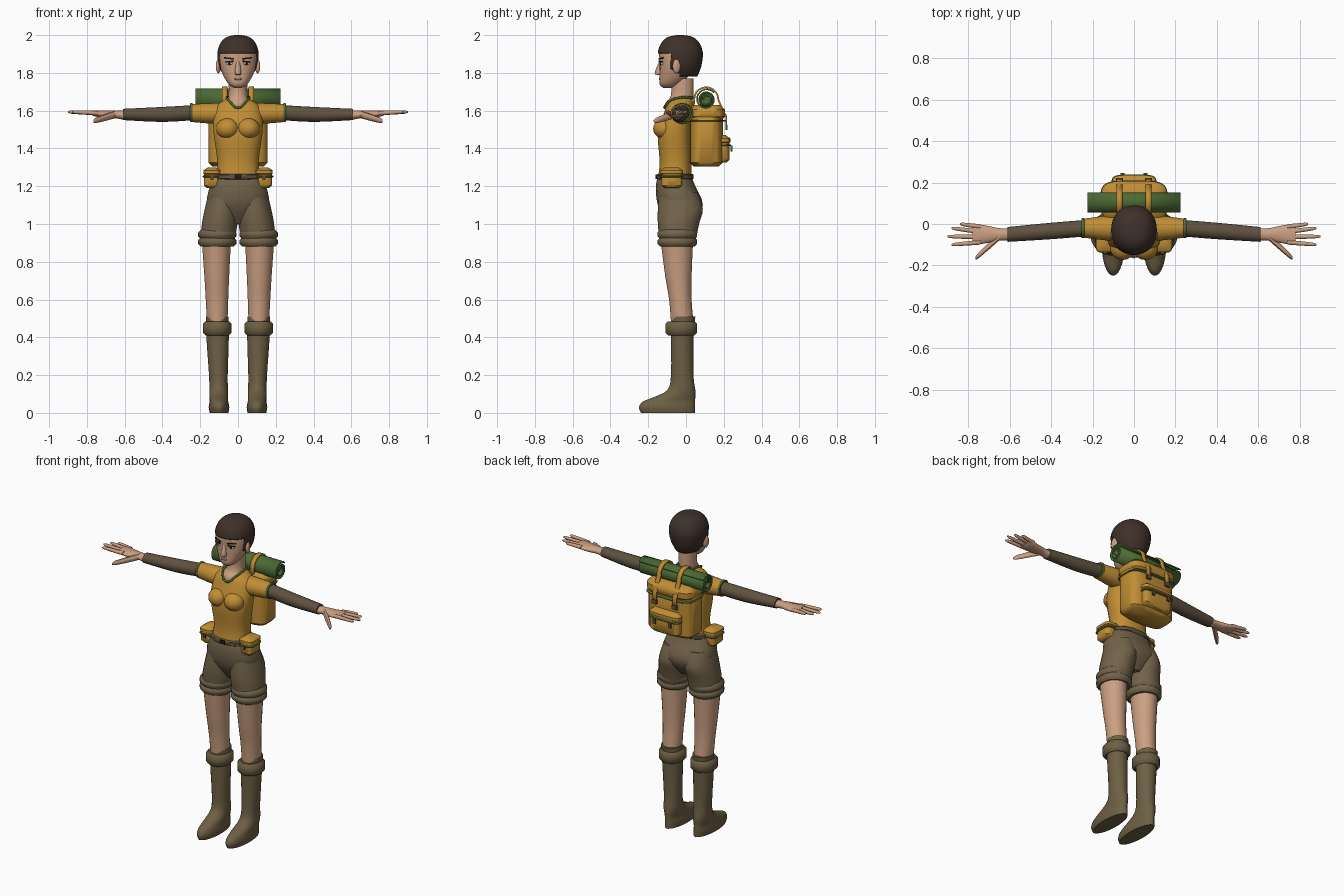
import bpy, bmesh, math
from mathutils import Matrix, Vector

cube = bpy.data.objects.get("Cube")
if cube:
    bpy.data.objects.remove(cube, do_unlink=True)


def material(name, *rgb):
    mat = bpy.data.materials.new(name)
    mat.use_nodes = True
    mat.diffuse_color = (*rgb, 1)
    shader = next(n for n in mat.node_tree.nodes if n.type == "BSDF_PRINCIPLED")
    shader.inputs["Base Color"].default_value = (*rgb, 1)
    shader.inputs["Roughness"].default_value = .8
    return mat


YELLOW = material("mustard cloth", .53, .27, .035)
SKIN = material("skin", .6, .35, .22)
KHAKI = material("khaki cloth", .17, .125, .07)
BROWN = material("brown sleeve and leather", .115, .083, .052)
BOOT = material("boot leather", .155, .115, .058)
HAIR = material("dark brown hair", .05, .03, .023)
GREEN = material("green cloth", .075, .15, .035)
DARK = material("dark lines", .015, .01, .008)
WHITE = material("eye white", .6, .55, .5)
LIP = material("lip", .42, .2, .14)
SIDES = {"left": 1, "right": -1}


def add_object(name, bm, mat, angle=45):
    bmesh.ops.recalc_face_normals(bm, faces=bm.faces)
    mesh = bpy.data.meshes.new(name)
    bm.to_mesh(mesh)
    bm.free()
    mesh.materials.append(mat)
    mesh.shade_smooth()
    mesh.set_sharp_from_angle(angle=math.radians(angle))
    obj = bpy.data.objects.new(name, mesh)
    bpy.context.collection.objects.link(obj)
    return obj


def smooth_rings(rings, steps):
    """Insert extra rings along a smooth curve through the given ones."""
    result = []
    for i, (here, after) in enumerate(zip(rings, rings[1:])):
        before = rings[max(i - 1, 0)]
        beyond = rings[min(i + 2, len(rings) - 1)]
        for k in range(steps):
            t = k / steps
            result.append([q + t * ((r - p) / 2 + t * (p - q * 5 / 2 + 2 * r - s / 2
                           + t * (3 * (q - r) + s - p) / 2))
                           for p, q, r, s in zip(before, here, after, beyond)])
    return result + [rings[-1]]


def loft(name, mat, rings, axis="z", centre=0, lean=0, side=1, steps=3, sides=24, power=1, cut=None):
    """Rings along an axis are (position, half width, low, high); the centre may lean along it."""
    bm = bmesh.new()
    loops = []
    for pos, width, low, high in smooth_rings(rings, steps):
        middle = centre + lean * (pos - rings[0][0])
        loop = []
        for i in range(sides):
            angle = math.tau * (i + .5) / sides
            c, s = math.cos(angle), math.sin(angle)
            u = middle + width * math.copysign(abs(c) ** power, c)
            v = (low + high) / 2 + (high - low) / 2 * math.copysign(abs(s) ** power, s)
            x, y, z = (u, v, pos) if axis == "z" else (pos, u, v)
            loop.append(bm.verts.new((x * side, y, z)))
        loops.append(loop)
    for lower, upper in zip(loops, loops[1:]):
        for i in range(sides):
            j = (i + 1) % sides
            bm.faces.new((lower[i], lower[j], upper[j], upper[i]))
    bm.faces.new(loops[0])
    bm.faces.new(loops[-1])
    if cut:
        doomed = [f for f in bm.faces if cut(f.calc_center_median())]
        bmesh.ops.delete(bm, geom=doomed, context="FACES")
    return add_object(name, bm, mat)


def slab(name, mat, bottom, top, width, front, back, soft=.015, **options):
    """Straight loft with softened ends."""
    edge = min(soft, (top - bottom) / 3)
    full = (width, front, back)
    ends = (width - soft, front + soft, back - soft)
    rings = [(bottom, *ends), (bottom + edge, *full), (top - edge, *full), (top, *ends)]
    return loft(name, mat, rings, steps=1, **options)


def flap(name, bottom, top, width, front, back, **options):
    """Cloth lid with a green lower hem."""
    slab(name, YELLOW, bottom, top, width, front, back, soft=.025, power=.5, **options)
    hem = .003
    slab(name + "_trim", GREEN, bottom - hem, bottom + 2 * hem, width + hem, front - hem, back + hem,
         soft=hem, power=.5, **options)


def digit(name, start, end, radius, side):
    """Tapered finger between two points."""
    start, end = Vector(start), Vector(end)
    rings = []
    for t, size in ((0, 1), (.5, .9), (.9, .7), (1, .3)):
        p = start.lerp(end, t)
        rings.append((p.x, radius * size, p.z - radius * size, p.z + radius * size))
    slope = (end.y - start.y) / (end.x - start.x)
    loft(name, SKIN, rings, axis="x", centre=start.y, lean=slope, side=side, sides=10, steps=2)


def ball(name, mat, centre, radii, turn=0):
    bm = bmesh.new()
    place = Matrix.LocRotScale(Vector(centre), Matrix.Rotation(turn, 3, "Z"), Vector(radii))
    bmesh.ops.create_uvsphere(bm, u_segments=16, v_segments=10, radius=1, matrix=place)
    add_object(name, bm, mat)


def box(name, mat, centre, size, turn=0, tilt=0):
    bm = bmesh.new()
    rotation = Matrix.Rotation(turn, 3, "Z") @ Matrix.Rotation(tilt, 3, "Y")
    bmesh.ops.create_cube(bm, size=1, matrix=Matrix.LocRotScale(Vector(centre), rotation, Vector(size)))
    add_object(name, bm, mat)


def strip(name, mat, x, width, path, thick):
    """Band of cloth following a path of (y, z) points."""
    bm = bmesh.new()
    rows = [[bm.verts.new((x + e * width / 2, y, z)) for e in (-1, 1)] for y, z in path]
    for a, b in zip(rows, rows[1:]):
        bm.faces.new((a[0], a[1], b[1], b[0]))
    mod = add_object(name, bm, mat).modifiers.new("thickness", "SOLIDIFY")
    mod.thickness, mod.offset = thick, 0


def loop_cord(name, mat, points, radius):
    curve = bpy.data.curves.new(name, "CURVE")
    curve.dimensions = "3D"
    curve.bevel_depth, curve.bevel_resolution, curve.resolution_u = radius, 2, 4
    spline = curve.splines.new("BEZIER")
    spline.bezier_points.add(len(points) - 1)
    for knot, point in zip(spline.bezier_points, points):
        knot.co = point
        knot.handle_left_type = knot.handle_right_type = "AUTO"
    spline.use_cyclic_u = True
    curve.materials.append(mat)
    bpy.context.collection.objects.link(bpy.data.objects.new(name, curve))


# Head and neck
loft("head", SKIN, [(1.72, .02, -.12, -.07), (1.74, .05, -.14, -.03), (1.79, .08, -.14, .02),
     (1.85, .1, -.14, .05), (1.92, .1, -.14, .07), (1.97, .06, -.1, .04)], sides=32, power=.9)
loft("neck", SKIN, [(1.6, .03, -.11, .02), (1.64, .06, -.11, .03), (1.68, .05, -.08, .04), (1.77, .05, -.08, .04)])

# Hair: a dome over a nape, cut away in front of the face and ears
dome = [(1.78, .07, -.13, .06), (1.83, .1, -.15, .08)]
for k in range(6):
    size = math.cos(k * .3) ** .7
    dome.append((1.89 + .11 * math.sin(k * .3), .11 * size, -.03 - .12 * size, -.03 + .12 * size))
hair = loft("hair", HAIR, dome, sides=40, power=.93, cut=lambda p: p.z < 1.781
            or (p.y < -.08 and p.z < 1.9) or (p.y < -.04 and p.z < 1.82))
hair.modifiers.new("thickness", "SOLIDIFY").thickness = .008

# Face
loft("nose", SKIN, [(1.79, .013, -.15, -.12), (1.8, .018, -.166, -.12), (1.87, .008, -.138, -.12)], sides=10)
ball("mouth", LIP, (0, -.139, 1.768), (.023, .005, .006))
for label, s in SIDES.items():
    turn = s * .45
    ball(label + "_eye", WHITE, (s * .046, -.13, 1.85), (.019, .006, .008), turn)
    ball(label + "_iris", DARK, (s * .045, -.134, 1.85), (.008, .005, .008), turn)
    box(label + "_lashes", DARK, (s * .047, -.132, 1.86), (.046, .01, .006), turn, s * .1)
    box(label + "_brow", DARK, (s * .048, -.131, 1.877), (.052, .01, .008), turn, -s * .1)
    ball(label + "_ear", SKIN, (s * .104, -.05, 1.835), (.012, .022, .038), s * .3)

# Shirt with trimmed neckline, belt
loft("shirt", YELLOW, [(1.24, .12, -.15, .03), (1.33, .11, -.14, .03), (1.48, .13, -.15, .03),
     (1.58, .13, -.12, .04), (1.63, .11, -.1, .04), (1.67, .05, -.07, .03)], power=.85)
collar = [(.045, -.09, 1.65), (.06, -.03, 1.67), (.04, .03, 1.67)]
loop_cord("collar_trim", GREEN, [(0, -.115, 1.615)] + collar + [(-x, y, z) for x, y, z in reversed(collar)], .006)
slab("belt", BROWN, 1.235, 1.265, .135, -.158, .04, soft=.005, power=.85)
box("belt_buckle", DARK, (0, -.157, 1.25), (.035, .008, .024))

# Seat of the shorts
loft("shorts_seat", KHAKI, [(1.25, .13, -.15, .03), (1.2, .15, -.16, .05), (1.1, .16, -.15, .09),
     (1, .05, -.09, .03)], power=.85)

for label, s in SIDES.items():
    ball(label + "_bust", YELLOW, (s * .055, -.114, 1.505), (.062, .06, .055))

    # Shorts leg with a double rolled hem, and the leg below
    loft(label + "_shorts_leg", KHAKI, [(.9, .09, -.14, .05), (1, .095, -.15, .07), (1.08, .09, -.15, .09),
         (1.17, .08, -.14, .06)], centre=.11, lean=-.13, side=s)
    for roll, bottom in (("lower", .88), ("upper", .92)):
        slab(f"{label}_{roll}_hem", KHAKI, bottom, bottom + .05, .102, -.152, .06, centre=.11, side=s)
    loft(label + "_leg", SKIN, [(.48, .055, -.08, .04), (.6, .06, -.09, .03), (.72, .066, -.11, .03),
         (.95, .08, -.14, .04)], centre=.11, lean=.01, side=s)

    # Boot with folded cuff
    loft(label + "_boot", BOOT, [(0, .05, -.24, .05), (.03, .055, -.25, .05), (.06, .05, -.23, .05),
         (.08, .05, -.18, .05), (.12, .05, -.1, .05), (.2, .05, -.08, .04), (.4, .06, -.08, .04),
         (.51, .06, -.08, .05)], centre=.1, lean=.02, side=s)
    slab(label + "_boot_cuff", BOOT, .41, .485, .077, -.11, .06, centre=.11, side=s)

    # Arm: shirt sleeve, long undersleeve, hand
    arm = {"axis": "x", "side": s}
    loft(label + "_shirt_sleeve", YELLOW, [(.06, .06, 1.53, 1.64), (.13, .06, 1.53, 1.64),
         (.25, .045, 1.54, 1.635)], centre=-.02, **arm)
    slab(label + "_sleeve_trim", GREEN, .24, .253, .049, 1.54, 1.64, soft=.002, centre=-.02, **arm)
    loft(label + "_undersleeve", BROWN, [(.23, .04, 1.55, 1.63), (.4, .04, 1.54, 1.62), (.61, .036, 1.55, 1.61)],
         centre=-.02, lean=-.08, **arm)
    loft(label + "_palm", SKIN, [(.6, .03, 1.55, 1.6), (.65, .03, 1.56, 1.6), (.7, .04, 1.56, 1.6),
         (.76, .05, 1.57, 1.6), (.78, .04, 1.58, 1.6)], centre=-.05, **arm)
    tips = {"little": (.84, 0), "ring": (.88, -.02), "middle": (.9, -.06), "index": (.88, -.1)}
    for i, (finger, (x, y)) in enumerate(tips.items()):
        digit(f"{label}_{finger}_finger", (.74, -.013 - i * .025, 1.587), (x, y, 1.593), .012, s)
    digit(label + "_thumb", (.65, -.06, 1.58), (.765, -.165, 1.545), .02, s)

    # Belt pouch
    hip = {"centre": .138, "side": s}
    slab(label + "_pouch", YELLOW, 1.19, 1.28, .042, -.13, -.02, power=.5, **hip)
    flap(label + "_pouch_flap", 1.25, 1.3, .046, -.136, -.016, **hip)
    box(label + "_pouch_button", BROWN, (s * .138, -.138, 1.245), (.016, .01, .024))

# Backpack with lid and pocket
slab("backpack", YELLOW, 1.305, 1.61, .157, .02, .195, soft=.02, power=.55)
flap("pack_lid", 1.545, 1.63, .16, .015, .208)
slab("pack_pocket", YELLOW, 1.325, 1.46, .1, .16, .23, power=.5)
flap("pocket_flap", 1.415, 1.47, .105, .16, .236)

# Rolled sleeping mat with a spiral cross-section
MAT_Y, MAT_Z, MAT_R = .107, 1.66, .055


def around_mat(angle, radius):
    return MAT_Y - radius * math.cos(angle), MAT_Z + radius * math.sin(angle)


strip("sleeping_mat", GREEN, 0, .45, [around_mat(i / 4, MAT_R * (.3 + .7 * i / 60)) for i in range(61)], .008)
core = MAT_R * .75
slab("sleeping_mat_core", GREEN, -.2, .2, core, MAT_Z - core, MAT_Z + core, axis="x", centre=MAT_Y)

# Straps over the mat, and buckles
over = [around_mat(math.pi * i / 10, MAT_R + .009) for i in range(11)]
for label, s in SIDES.items():
    strip(label + "_pack_strap", YELLOW, s * .07, .028,
          [(.04, 1.6)] + over + [(.19, 1.61), (.213, 1.57), (.213, 1.5)], .009)
    box(label + "_pack_buckle", BROWN, (s * .07, .215, 1.51), (.032, .012, .026))
    box(label + "_pocket_buckle", BROWN, (s * .055, .24, 1.4), (.018, .01, .03))
